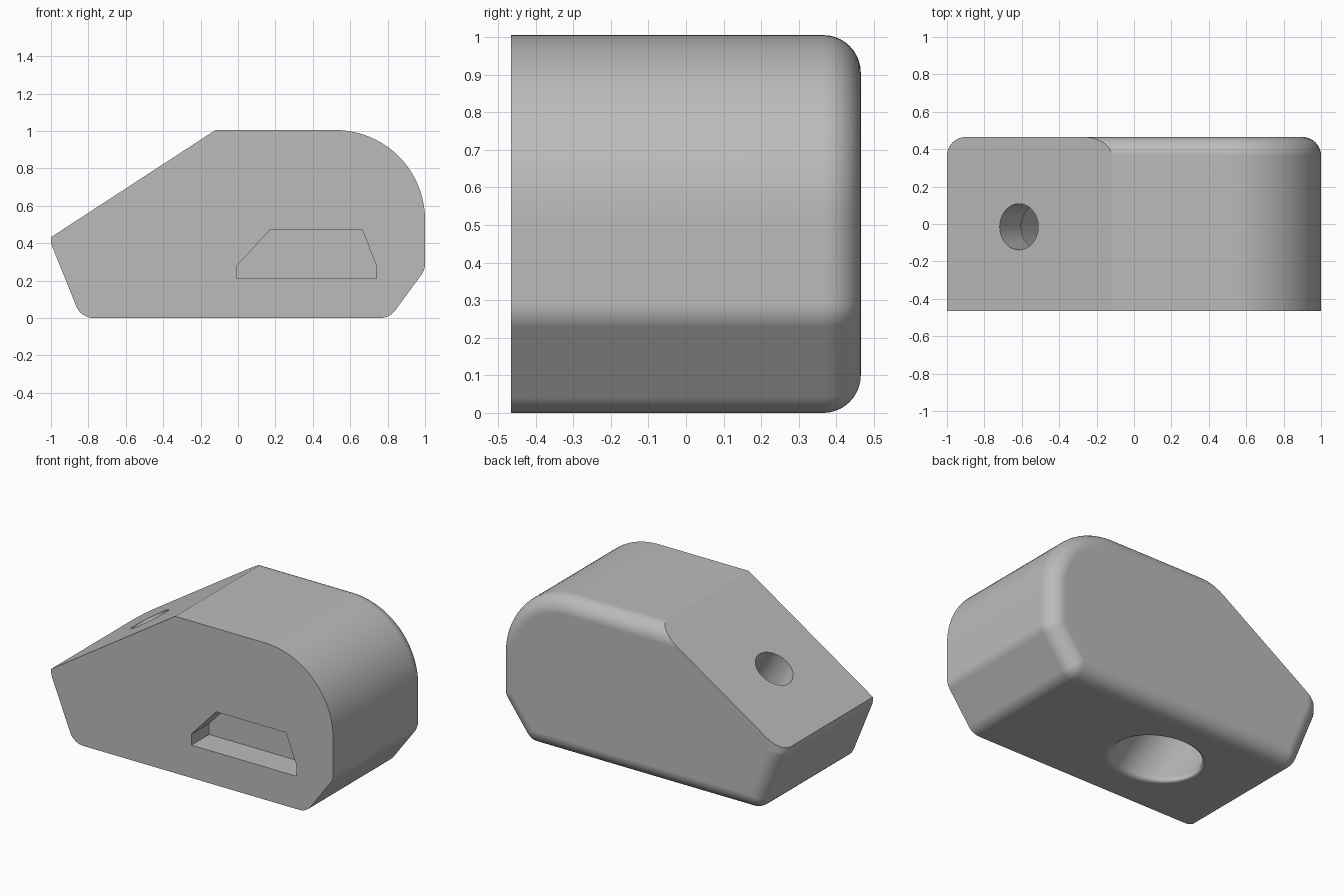
import bpy, bmesh
from math import sin, cos, pi, radians
from mathutils import Vector

if "Cube" in bpy.data.objects:
    bpy.data.objects.remove(bpy.data.objects["Cube"])

HALF_Y = 0.465
TOP = 1.005
EDGE = 0.1                                   # rounding of the rear rim

grey = bpy.data.materials.new("plain grey")
grey.use_nodes = True
grey.diffuse_color = (0.5, 0.5, 0.5, 1)
grey.node_tree.nodes["Principled BSDF"].inputs["Base Color"].default_value = (0.5, 0.5, 0.5, 1)


def loft(bm, rings):
    """Skin a list of closed rings and cap both ends."""
    rows = [[bm.verts.new(p) for p in ring] for ring in rings]
    n = len(rows[0])
    for a, b in zip(rows, rows[1:]):
        for i in range(n):
            j = (i + 1) % n
            bm.faces.new((a[i], a[j], b[j], b[i]))
    bm.faces.new(rows[0])
    bm.faces.new(rows[-1])
    bmesh.ops.remove_doubles(bm, verts=bm.verts, dist=1e-5)
    bmesh.ops.recalc_face_normals(bm, faces=bm.faces)


def finish(bm, name):
    bmesh.ops.recalc_face_normals(bm, faces=bm.faces)
    mesh = bpy.data.meshes.new(name)
    bm.to_mesh(mesh)
    bm.free()
    mesh.materials.append(grey)
    obj = bpy.data.objects.new(name, mesh)
    bpy.context.collection.objects.link(obj)
    return obj


# Side profile as rounded corners: centre x, centre z, radius, start and end angle
corners = [
    (0.76, 0.1, 0.1, -90, -36.4),
    (0.9, 0.29, 0.1, -36.4, 0),
    (0.52, TOP - 0.48, 0.48, 0, 90),
    (-0.9, TOP - 0.1, 0.1, 90, 180),
    (-0.9, 0.418, 0.1, 180, 201.9),
    (-0.772, 0.1, 0.1, 201.9, 270),
]


def profile(y, inset):
    ring = []
    for cx, cz, r, a0, a1 in corners:
        steps = 20 if r > 0.2 else 8
        for k in range(steps + 1):
            a = radians(a0 + (a1 - a0) * k / steps)
            ring.append((cx + (r - inset) * cos(a), y, cz + (r - inset) * sin(a)))
    return ring


# Body with a flat front and a rounded rear rim
rings = [profile(-HALF_Y, 0)]
for k in range(11):
    a = k / 10 * pi / 2
    rings.append(profile(HALF_Y - EDGE + EDGE * sin(a), EDGE * (1 - cos(a))))
bm = bmesh.new()
loft(bm, rings)

# Sloping face cut across the left end
ridge = Vector((-0.12, 0, TOP))
tangent = Vector((0.86, 0, 0.56)).normalized()
normal = Vector((-tangent.z, 0, tangent.x))
cut = bmesh.ops.bisect_plane(bm, geom=bm.verts[:] + bm.edges[:] + bm.faces[:],
                             plane_co=ridge, plane_no=normal, clear_outer=True)
rim = [e for e in cut["geom_cut"] if isinstance(e, bmesh.types.BMEdge)]
bmesh.ops.edgeloop_fill(bm, edges=rim)
body = finish(bm, "body")

# Stepped bore square to the slope, running down to the underside
mouth = ridge - tangent * (0.495 / tangent.x)
mouth.y = -0.015
across = Vector((0, 1, 0))
SEGS = 64


def square_ring(depth, r):
    c = mouth - normal * depth
    return [c + tangent * r * cos(t) + across * r * sin(t)
            for t in (2 * pi * i / SEGS for i in range(SEGS))]


def level_ring(z, r, flare):
    c = mouth - normal * ((mouth.z - z) / normal.z)
    return [c + Vector(((r / normal.z + flare) * cos(t), (r + flare) * sin(t), 0))
            for t in (2 * pi * i / SEGS for i in range(SEGS))]


bm = bmesh.new()
loft(bm, [square_ring(-0.1, 0.123), square_ring(0.3, 0.123)])
small_bore = finish(bm, "small_bore_cutter")

FLARE = 0.035
rings = [square_ring(0.21, 0.23)]
for k in range(7):
    a = k / 6 * pi / 2
    rings.append(level_ring(FLARE * (1 - sin(a)), 0.23, FLARE * (1 - cos(a))))
rings.append(level_ring(-0.05, 0.23, FLARE))
bm = bmesh.new()
loft(bm, rings)
large_bore = finish(bm, "large_bore_cutter")

# Shallow six-sided pocket in the front
outline = [(-0.005, 0.21), (0.74, 0.21), (0.74, 0.28), (0.665, 0.47), (0.17, 0.47), (-0.005, 0.28)]
bm = bmesh.new()
loft(bm, [[(x, y, z) for x, z in outline] for y in (-HALF_Y - 0.1, -HALF_Y + 0.18)])
pocket = finish(bm, "pocket_cutter")

# Cut everything out of the body
bpy.ops.object.select_all(action="DESELECT")
bpy.context.view_layer.objects.active = body
body.select_set(True)
for cutter in (small_bore, large_bore, pocket):
    cutter.hide_render = True
    mod = body.modifiers.new("cut", "BOOLEAN")
    mod.operation = "DIFFERENCE"
    mod.solver = "EXACT"
    mod.object = cutter
    bpy.ops.object.modifier_apply(modifier=mod.name)
    bpy.data.objects.remove(cutter)

# Smooth curved areas, crisp edges, flat large faces
bpy.ops.object.shade_smooth_by_angle(angle=radians(25))
weighted = body.modifiers.new("flat_faces", "WEIGHTED_NORMAL")
weighted.keep_sharp = True
